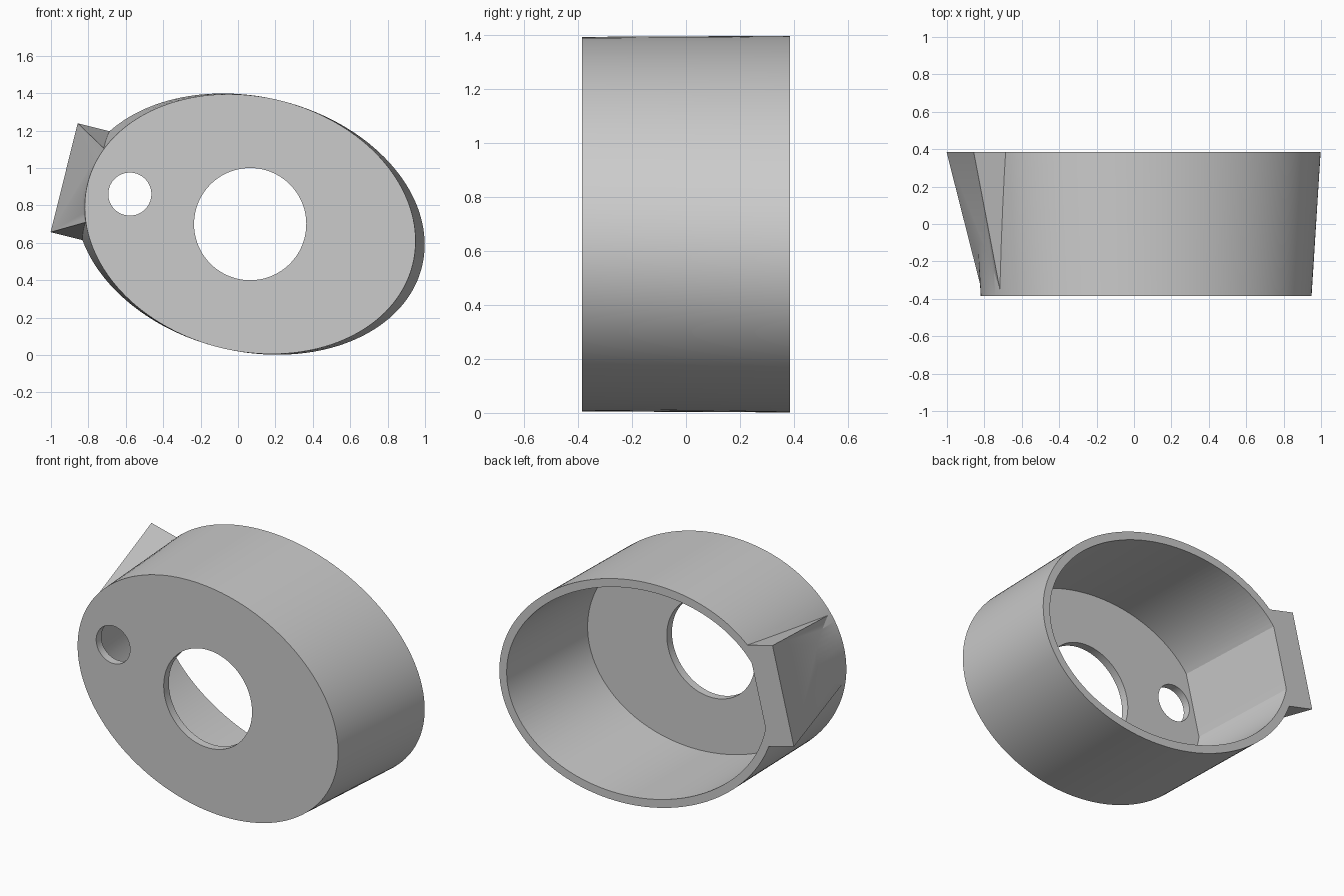
import bpy
import bmesh
import math

if "Cube" in bpy.data.objects:
    bpy.data.objects.remove(bpy.data.objects["Cube"], do_unlink=True)

TILT = math.radians(14)
CX, CZ = 0.065, 0.70
HALF = 0.385          # half of the depth
WALL = 0.05
SIDES = 160

grey = bpy.data.materials.new("light_grey")
grey.use_nodes = True
colour = (0.6, 0.6, 0.6, 1)
grey.diffuse_color = colour
grey.node_tree.nodes["Principled BSDF"].inputs["Base Color"].default_value = colour


def place(u, v, y):
    """Point on the tilted axes: u along the long axis towards the lug, v across it."""
    c, s = math.cos(TILT), math.sin(TILT)
    return (CX - c * u + s * v, y, CZ + s * u + c * v)


def long_radius(y):
    return 0.921 + 0.066 * y


def oval(a, b, limit=9, centre=0, sides=SIDES):
    steps = [2 * math.pi * i / sides for i in range(sides)]
    return [(min(centre + a * math.cos(t), limit), b * math.sin(t)) for t in steps]


def loft(name, front, back, y0, y1):
    """Solid between two outlines of equal length."""
    bm = bmesh.new()
    f = [bm.verts.new(place(u, v, y0)) for u, v in front]
    b = [bm.verts.new(place(u, v, y1)) for u, v in back]
    bm.faces.new(f)
    bm.faces.new(b[::-1])
    for i in range(len(f)):
        j = (i + 1) % len(f)
        bm.faces.new((f[i], b[i], b[j], f[j]))
    bmesh.ops.recalc_face_normals(bm, faces=bm.faces)
    mesh = bpy.data.meshes.new(name)
    bm.to_mesh(mesh)
    bm.free()
    mesh.materials.append(grey)
    obj = bpy.data.objects.new(name, mesh)
    bpy.context.collection.objects.link(obj)
    return obj


def combine(target, other, operation):
    mod = target.modifiers.new(operation, "BOOLEAN")
    mod.operation = operation
    mod.solver = "EXACT"
    mod.object = other
    bpy.context.view_layer.objects.active = target
    bpy.ops.object.modifier_apply(modifier=mod.name)
    bpy.data.objects.remove(other, do_unlink=True)


# Tapered oval body
housing = loft("oval_housing", oval(long_radius(-HALF), 0.68),
               oval(long_radius(HALF), 0.68), -HALF, HALF)

# Side lug that fades into the body towards the front
lug = loft("side_lug", [(0.7, -0.2), (0.85, -0.2), (0.85, 0.2), (0.7, 0.2)],
           [(0.7, -0.3), (1.025, -0.3), (1.025, 0.3), (0.7, 0.3)], -0.38, HALF)
combine(housing, lug, "UNION")

# Hollow open at the back, with a flat wall behind the lug
floor, mouth = -HALF + WALL, HALF + 0.02
sections = [oval(long_radius(y) - WALL, 0.68 - WALL, long_radius(y) - 0.093)
            for y in (floor, mouth)]
combine(housing, loft("hollow", *sections, floor, mouth), "DIFFERENCE")

# Round holes through the front
for name, centre, radius in (("main_hole", 0, 0.30), ("small_hole", 0.663, 0.115)):
    ring = oval(radius, radius, centre=centre, sides=96)
    combine(housing, loft(name, ring, ring, -HALF - 0.05, floor + 0.05), "DIFFERENCE")

bpy.ops.object.select_all(action="DESELECT")
housing.select_set(True)
bpy.context.view_layer.objects.active = housing
bpy.ops.object.shade_smooth_by_angle(angle=math.radians(20))
